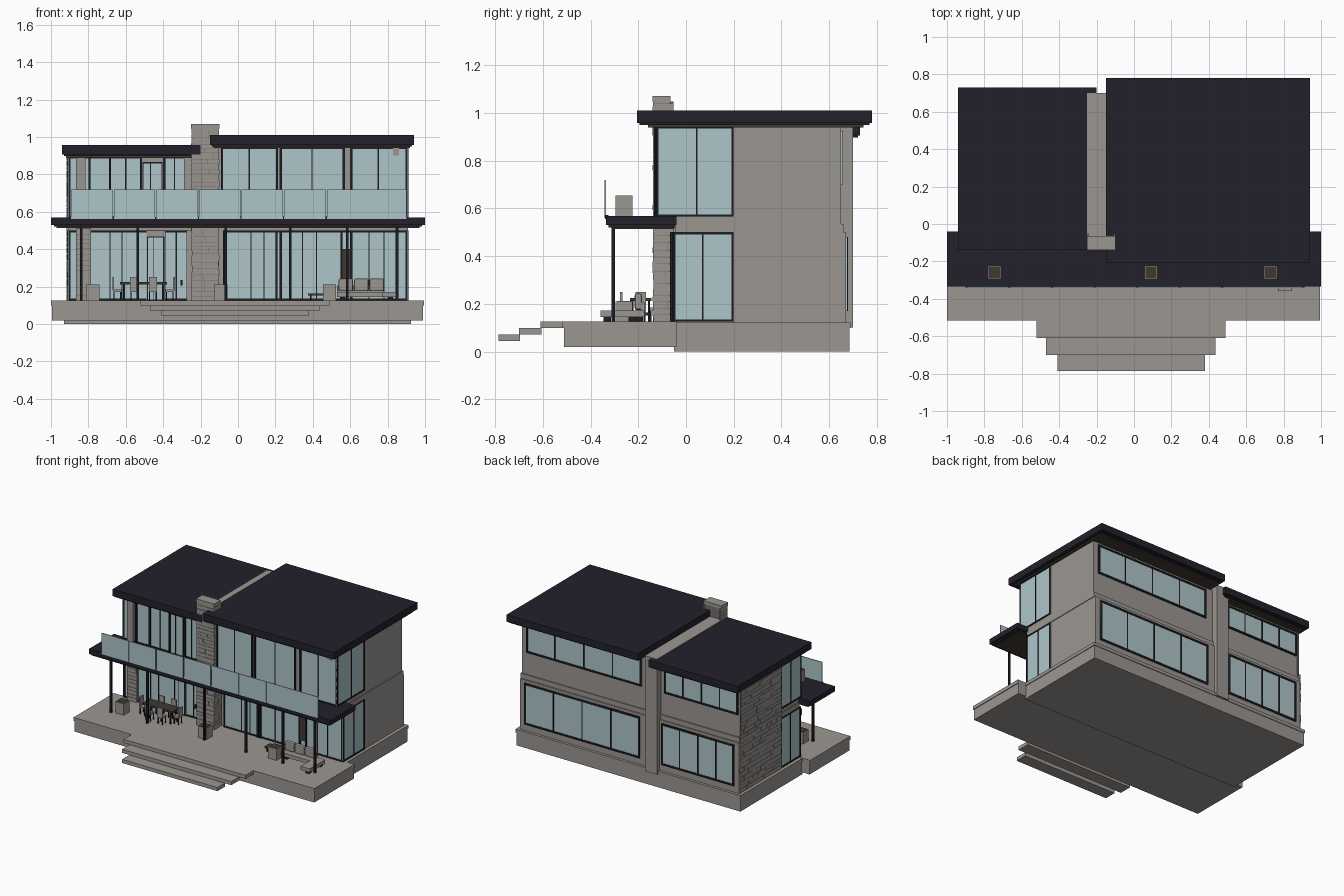
import bpy, bmesh, random
from mathutils import Matrix, Vector

if "Cube" in bpy.data.objects:
    bpy.data.objects.remove(bpy.data.objects["Cube"])

random.seed(4)

def mat(name, r, g, b):
    m = bpy.data.materials.new(name)
    m.diffuse_color = (r, g, b, 1)
    m.use_nodes = True
    m.node_tree.nodes["Principled BSDF"].inputs["Base Color"].default_value = m.diffuse_color
    return m

WALL = mat("wall grey", 0.33, 0.305, 0.285)
STONE = mat("stone grey", 0.32, 0.30, 0.28)
JOINT = mat("stone joint", 0.17, 0.16, 0.15)
ROOF = mat("roof navy", 0.016, 0.015, 0.024)
FRAME = mat("frame black", 0.012, 0.012, 0.018)
GLASS = mat("glass blue", 0.42, 0.56, 0.59)
WOOD = mat("dark wood", 0.05, 0.04, 0.03)
FABRIC = mat("cushion grey", 0.33, 0.31, 0.29)

def boxes(name, dims, material, bevel=0):
    """One object made of boxes given as (x0, x1, y0, y1, z0, z1)."""
    bm = bmesh.new()
    for x0, x1, y0, y1, z0, z1 in dims:
        mtx = Matrix.Translation(((x0 + x1) / 2, (y0 + y1) / 2, (z0 + z1) / 2)) @ \
            Matrix.Diagonal((x1 - x0, y1 - y0, z1 - z0, 1))
        bmesh.ops.create_cube(bm, size=1, matrix=mtx)
    me = bpy.data.meshes.new(name)
    bm.to_mesh(me)
    bm.free()
    me.materials.append(material)
    ob = bpy.data.objects.new(name, me)
    bpy.context.collection.objects.link(ob)
    if bevel:
        mod = ob.modifiers.new("soft edge", 'BEVEL')
        mod.width, mod.segments = bevel, 2
    return ob

def oriented(axis, a0, a1, d0, d1, z0, z1):
    """Box running along x or along y, with d as depth across it."""
    return (a0, a1, d0, d1, z0, z1) if axis == 'x' else (d0, d1, a0, a1, z0, z1)

def glazing(name, axis, a0, a1, d, z0, z1, splits=(), w=0.010):
    """Glass pane at depth d with a border frame and mullions."""
    boxes(name + "_glass", [oriented(axis, a0, a1, d - .003, d + .003, z0, z1)], GLASS)
    bars = [(a0, a0 + w, z0, z1), (a1 - w, a1, z0, z1),
            (a0, a1, z0, z0 + w), (a0, a1, z1 - w, z1)]
    bars += [(s - w * .3, s + w * .3, z0, z1) for s in splits]
    boxes(name + "_frame", [oriented(axis, p, q, d - .007, d + .007, u, v)
                            for p, q, u, v in bars], FRAME)

def stonework(name, axis, a0, a1, d, z0, z1, row=.03):
    """Thin courses of random stones on a face at depth d."""
    out, z = [], z0
    while z < z1 - .005:
        h = min(row * random.uniform(.7, 1.2), z1 - z)
        a = a0
        while a < a1 - .002:
            b = min(a + random.uniform(.05, .13), a1)
            if a1 - b < .025:
                b = a1
            t = random.uniform(.002, .005)
            out.append(oriented(axis, a, b - .002, d - t, d + t, z, z + h - .002))
            a = b
        z += h
    boxes(name, out, STONE)

# Foundation, terrace and floating steps
boxes("foundation", [(-.93, .925, -.05, .685, 0, .10), (-.935, .93, -.05, .69, .098, .122)], WALL)
boxes("terrace", [(-.995, .99, -.512, -.04, .018, .098), (-1, .995, -.517, -.04, .098, .125)], WALL)
boxes("steps", [(-.52, .49, -.61, -.51, .098, .125), (-.47, .435, -.70, -.605, .071, .098),
                (-.41, .38, -.785, -.695, .044, .071)], WALL)

# Solid walls of both storeys
boxes("lower_walls", [(-.16, .905, .2, .67, .12, .50), (-.905, -.24, .18, .67, .12, .50)], WALL)
boxes("upper_walls", [(-.16, .905, .2, .65, .56, .945), (-.905, -.24, .18, .65, .56, .895)], WALL)
boxes("floor_band", [(-.91, .91, -.045, .66, .498, .535), (-.905, .905, -.045, .65, .535, .565)], WALL)
boxes("interior_core", [(-.16, .89, -.04, .21, .12, .50), (-.88, -.24, -.03, .21, .12, .50),
                        (-.16, .89, -.105, .21, .56, .945), (-.88, -.24, -.04, .21, .56, .895)], WALL)

# Spine wall and stone chimney
boxes("spine_wall", [(-.25, -.15, -.07, .70, .10, .965)], WALL)
boxes("chimney_core", [(-.245, -.105, -.135, -.07, .12, 1.05)], JOINT)
stonework("chimney_front_stone", 'x', -.247, -.103, -.135, .125, 1.05)
for n, x in (("left", -.245), ("right", -.105)):
    stonework("chimney_%s_stone" % n, 'y', -.137, -.05, x, .125, 1.05)
boxes("chimney_cap", [(-.25, -.10, -.14, -.065, 1.045, 1.07)], STONE)

# Stone cladding on the left end and front left pier
boxes("left_stone_backing", [(-.912, -.9, .18, .672, .12, .50), (-.912, -.9, .18, .655, .56, .895)], JOINT)
stonework("left_lower_stone", 'y', .18, .672, -.912, .125, .56)
stonework("left_upper_stone", 'y', .18, .655, -.912, .56, .895)
boxes("front_pier", [(-.865, -.785, -.075, 0, .12, .51)], JOINT)
stonework("front_pier_stone", 'x', -.865, -.785, -.075, .125, .51)
boxes("upper_left_pier", [(-.865, -.815, -.08, 0, .56, .895)], STONE)

# Front glazing
glazing("front_lower_right", 'x', -.08, .905, -.052, .125, .50,
        (.07, .14, .345, .42, .70, .78))
glazing("front_upper_right", 'x', -.09, .905, -.12, .565, .945, (.06, .395, .75))
glazing("front_lower_left", 'x', -.905, -.26, -.052, .125, .50, (-.685, -.62, -.39, -.33))
glazing("front_upper_left", 'x', -.905, -.25, -.06, .565, .895, (-.685, -.60, -.34))
boxes("thick_mullions", [(x, x + .012, -.135 + dy, -.10 + dy, z0, z1)
      for xs, dy, z0, z1 in (((.203, .222, .56, .60), 0, .565, .945),
                             ((.20, .222, .548, .60), .068, .125, .50),
                             ((-.80, -.69, -.525, -.40), .06, .565, .895))
      for x in xs], FRAME)
boxes("grey_mullion_fill", [(.213, .224, -.13, -.10, .565, .945), (.57, .602, -.13, -.10, .565, .945),
                            (.83, .86, -.13, -.10, .90, .945)], WALL)
# Grey bay walls with small windows in the left wing
for n, x0, x1, y, z0, z1 in (("upper", -.515, -.40, -.06, .565, .895), ("lower", -.49, -.39, -.052, .125, .498)):
    boxes("bay_%s_wall" % n, [(x0, x1, y - .008, y, z0, z1)], WALL)
    glazing("bay_%s_window" % n, 'x', x0 + .004, x1 - .004, y - .006, z0, z1 - .03, ((x0 + x1) / 2 - .01,), .006)
boxes("left_side_panels", [(-.29, -.25, -.075, -.05, .565, .895), (-.275, -.25, -.075, -.05, .125, .50)], WALL)
boxes("wood_panel", [(.555, .60, -.066, -.05, .20, .40)], WOOD)
boxes("door_handle", [(-.308, -.296, -.075, -.05, .205, .235)], FRAME)

# Side glazing wrapping the front corners
glazing("right_lower_side", 'y', -.055, .20, .905, .125, .50, (.07,))
glazing("right_upper_side", 'y', -.125, .20, .905, .565, .945, (.045,))
glazing("left_lower_side", 'y', -.055, .18, -.905, .125, .50, (.065,))
glazing("left_upper_side", 'y', -.065, .18, -.905, .565, .895, (.06,))

# Back windows
def panes(a, b, n):
    return [a + (b - a) * i / n for i in range(1, n)]

glazing("back_lower_right", 'x', -.09, .865, .672, .17, .48, panes(-.09, .865, 4), .014)
glazing("back_upper_right", 'x', -.09, .865, .652, .70, .925, panes(-.09, .865, 4), .014)
glazing("back_lower_left", 'x', -.87, -.27, .672, .17, .48, panes(-.87, -.27, 4), .014)
glazing("back_upper_left", 'x', -.89, -.28, .652, .70, .875, panes(-.89, -.28, 4), .014)

# Flat roofs with brown soffits
boxes("right_roof", [(-.15, .94, -.205, .78, .958, 1.01), (-.14, .93, -.195, .77, .95, .96)], ROOF)
boxes("right_soffit", [(-.13, .92, -.16, .745, .940, .952)], WOOD)
boxes("left_roof", [(-.94, -.20, -.14, .73, .905, .957), (-.93, -.21, -.13, .72, .897, .907)], ROOF)
boxes("left_soffit", [(-.92, -.22, -.11, .70, .888, .899)], WOOD)

# Balcony slab, columns and glass railing
boxes("balcony", [(-1, 1, -.335, -.04, .530, .568), (-.985, .985, -.325, -.045, .520, .532)], ROOF)
boxes("balcony_soffit", [(-.97, .97, -.31, -.05, .514, .522)], WOOD)
boxes("columns", [(x - .007, x + .007, -.312, -.298, .12, .52)
                  for x in (-.838, -.535, -.065, .28, .585, .85)], FRAME)
edges = [-.895, -.667, -.44, -.212, .016, .244, .472, .905]
boxes("glass_railing", [(a + .003, b - .003, -.341, -.335, .56, .718)
                        for a, b in zip(edges, edges[1:])], GLASS)
boxes("railing_clips", [(x - .006, x + .006, -.339, -.325, .555, .572) for x in edges], FRAME)

# Planters on balcony and terrace
pots = [(-.745, .568), (.09, .568), (.73, .568), (-.775, .125), (-.09, .125), (.49, .125)]
boxes("planters", [(x - .035, x + .035, -.295, -.225, z, z + .085) for x, z in pots], WALL)
boxes("planter_soil", [(x - .029, x + .029, -.289, -.231, z + .08, z + .087) for x, z in pots], WOOD)

# Dining table and chairs
boxes("dining_table_top", [(-.63, -.38, -.235, -.145, .212, .224)], WOOD)
boxes("dining_table_legs", [(x - .005, x + .005, y - .005, y + .005, .12, .215)
                            for x in (-.61, -.40) for y in (-.225, -.155)], FRAME)

def chair(name, x, y, dx, dy):
    """Seat centred at x, y; the back stands on the side dx, dy."""
    s = .022
    bx, by = x + dx * s, y + dy * s
    hx, hy = (.005, s) if dx else (s, .005)
    boxes(name, [(x - s, x + s, y - s, y + s, .172, .184),
                 (bx - hx, bx + hx, by - hy, by + hy, .18, .25)], FABRIC)
    boxes(name + "_legs", [(x + i * .018 - .003, x + i * .018 + .003, y + j * .018 - .003,
                            y + j * .018 + .003, .12, .175) for i in (-1, 1) for j in (-1, 1)], FRAME)

chair("chair_left", -.645, -.19, -1, 0)
chair("chair_right", -.365, -.19, 1, 0)
for i, x in enumerate((-.555, -.455)):
    chair("chair_front_%d" % i, x, -.25, 0, -1)
    chair("chair_rear_%d" % i, x, -.13, 0, 1)

# Corner sofa and coffee table
boxes("sofa_base", [(.53, .845, -.25, -.175, .145, .172), (.77, .845, -.358, -.25, .145, .172)], FABRIC)
boxes("sofa_back", [(.53, .78, -.188, -.172, .17, .205)], FABRIC)
boxes("sofa_cushions", [(x, x + .078, -.215, -.185, .175, .243) for x in (.537, .62, .703)], FABRIC, .008)
boxes("sofa_feet", [(x, x + .03, y, y + .03, .12, .147)
                    for x, y in ((.545, -.24), (.545, -.21), (.80, -.345), (.80, -.21))], FRAME)
boxes("coffee_table", [(.375, .50, -.225, -.16, .152, .163)], WOOD)
boxes("coffee_table_legs", [(x, x + .008, y, y + .008, .12, .155)
                            for x in (.385, .48) for y in (-.215, -.178)], FRAME)
